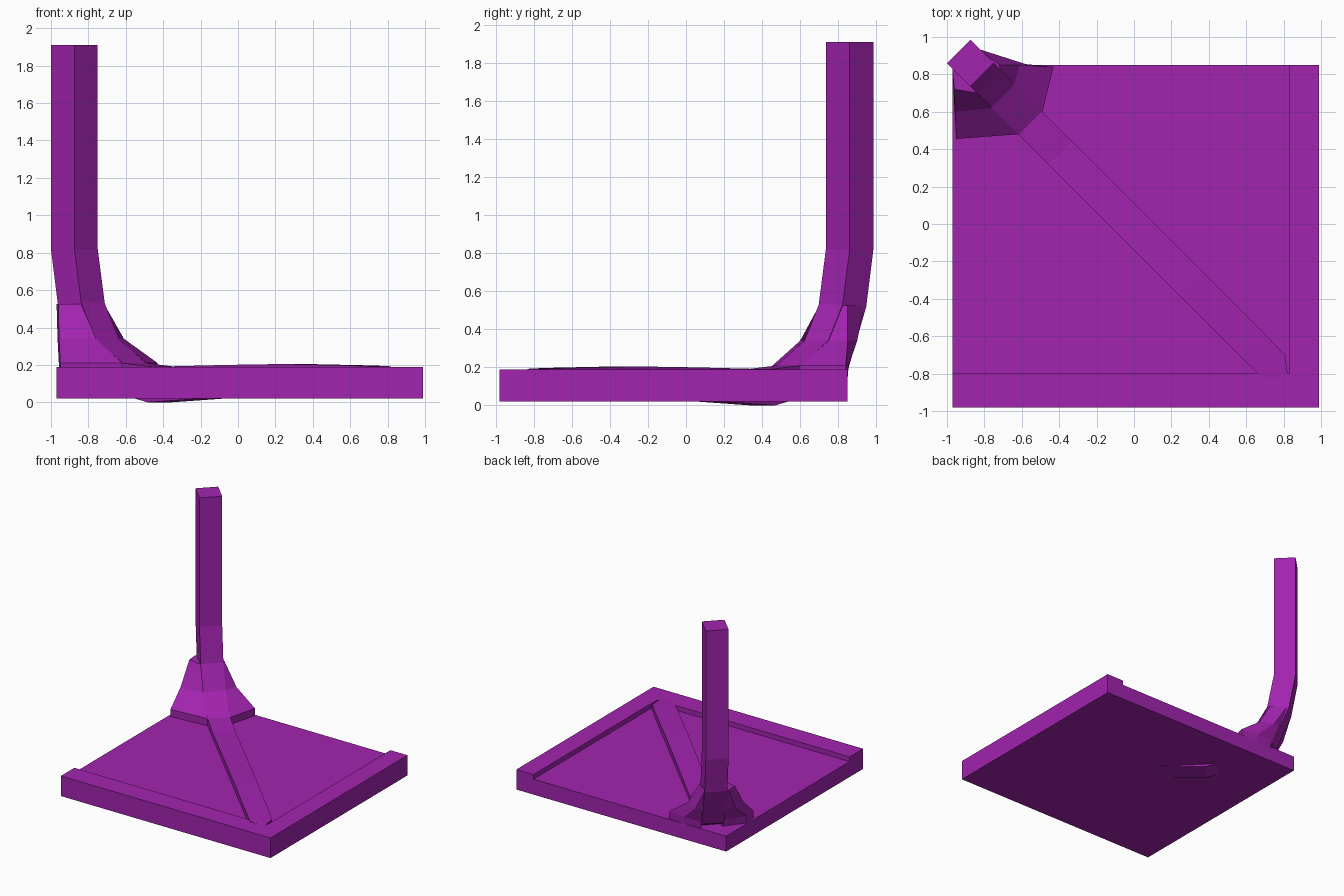
import bpy, bmesh

mat = bpy.data.materials.new("purple")
mat.diffuse_color = (0.36, 0.017, 0.43, 1)


def finish(name, bm):
    bmesh.ops.recalc_face_normals(bm, faces=bm.faces)
    me = bpy.data.meshes.new(name)
    bm.to_mesh(me)
    bm.free()
    me.materials.append(mat)
    ob = bpy.data.objects.new(name, me)
    bpy.context.collection.objects.link(ob)
    return ob


def loft(name, rings):
    """Skin a list of equal-length rings and cap both ends."""
    bm = bmesh.new()
    vs = [[bm.verts.new(p) for p in ring] for ring in rings]
    n = len(vs[0])
    for lo, hi in zip(vs, vs[1:]):
        for i in range(n):
            j = (i + 1) % n
            bm.faces.new((lo[i], lo[j], hi[j], hi[i]))
    bm.faces.new(vs[0])
    bm.faces.new(vs[-1])
    return finish(name, bm)


def prism(name, outline, z0, z1):
    return loft(name, [[(x, y, z) for x, y in outline] for z in (z0, z1)])


# Square panel with a raised L-shaped rim on the front and right
prism("panel", [(-0.97, -0.80), (0.83, -0.80), (0.83, 0.85), (-0.97, 0.85)], 0.02, 0.15)
prism("rim", [(-0.97, -0.98), (0.99, -0.98), (0.99, 0.85), (0.83, 0.85),
              (0.83, -0.80), (-0.97, -0.80)], 0.02, 0.19)


# Bent beam: upright post curving into the diagonal rib (runs along y = -x)
def section(xt, zt, xb, zb, h=0.0625):
    yt, yb = -xt - 0.015, -xb - 0.015
    return [(xt - h, yt - h, zt), (xt + h, yt + h, zt),
            (xb + h, yb + h, zb), (xb - h, yb - h, zb)]


path = [
    (-0.8125, 1.91, -0.9375, 1.91),
    (-0.8125, 0.82, -0.9375, 0.82),
    (-0.775, 0.53, -0.90, 0.52),
    (-0.70, 0.34, -0.805, 0.19),
    (-0.555, 0.21, -0.66, 0.07),
    (-0.395, 0.19, -0.42, 0.0),
    (0.0, 0.20, 0.0, 0.03),
    (0.30, 0.205, 0.30, 0.03),
    (0.665, 0.197, 0.665, 0.03),
    (0.75, 0.193, 0.75, 0.03, 0.06),
    (0.815, 0.188, 0.815, 0.03, 0.008),
]
loft("post_and_rib", [section(*p) for p in path])

# Flared brackets on both sides of the post foot: beam edge, tip, rear tip, rear beam edge
left = [
    (0.525, (-0.835, 0.70), (-0.96, 0.72), (-0.97, 0.81), (-0.95, 0.82)),
    (0.34, (-0.76, 0.62), (-0.957, 0.60), (-0.965, 0.72), (-0.90, 0.77)),
    (0.21, (-0.62, 0.48), (-0.95, 0.455), (-0.958, 0.57), (-0.86, 0.73)),
    (0.15, (-0.62, 0.48), (-0.95, 0.455), (-0.958, 0.57), (-0.84, 0.72)),
]
right = [
    (0.525, (-0.715, 0.82), (-0.72, 0.85), (-0.83, 0.935), (-0.84, 0.93)),
    (0.34, (-0.64, 0.75), (-0.61, 0.85), (-0.72, 0.90), (-0.78, 0.89)),
    (0.21, (-0.49, 0.60), (-0.43, 0.84), (-0.58, 0.855), (-0.74, 0.85)),
    (0.15, (-0.49, 0.60), (-0.43, 0.84), (-0.58, 0.85), (-0.73, 0.84)),
]
for name, rows in (("left_bracket", left), ("right_bracket", right)):
    loft(name, [[(x, y, z) for x, y in pts] for z, *pts in rows])
